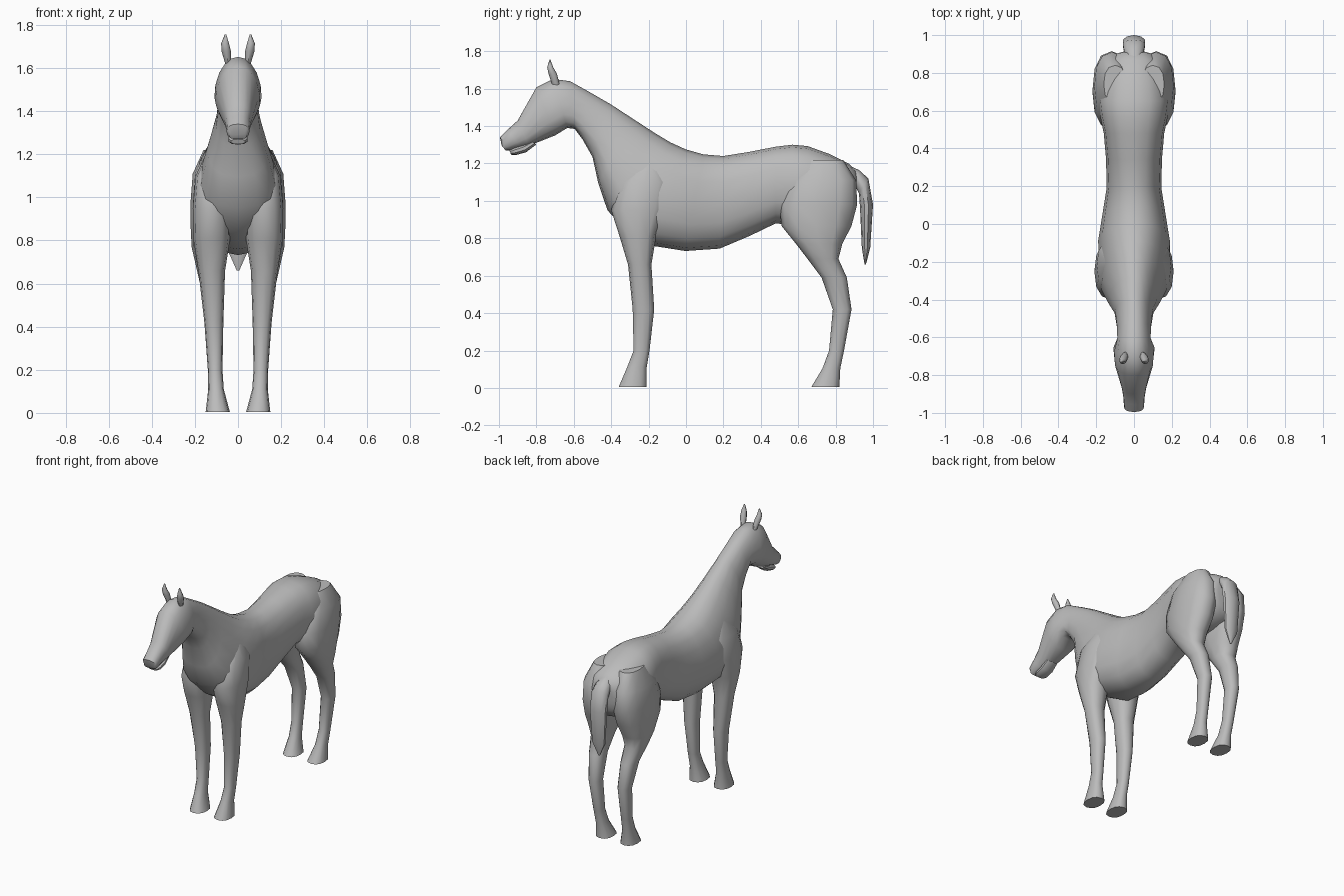
import bpy, bmesh, math

coat = bpy.data.materials.new("grey coat")
coat.diffuse_color = (0.5, 0.5, 0.5, 1)


def refine(keys):
    """Add one smooth in-between section in every gap."""
    out = []
    for i in range(len(keys) - 1):
        p = keys[max(i - 1, 0)]
        a, b = keys[i], keys[i + 1]
        q = keys[min(i + 2, len(keys) - 1)]
        out += [a, tuple((9 * (m + n) - k - l) / 16 for k, m, n, l in zip(p, a, b, q))]
    return out + [keys[-1]]


def loft(name, sections, sides=12, side=1, power=0.85):
    """Skin closed rings; section = y1, z1, y2, z2, half width, egg, centre x."""
    bm = bmesh.new()
    rings = []
    for y1, z1, y2, z2, w, egg, cx in sections:
        ring = []
        for i in range(sides):
            a = 2 * math.pi * i / sides
            c, s = math.cos(a), math.sin(a)
            x = cx + w * math.copysign(abs(s) ** power, s) * (1 - egg * c)
            t = 0.5 - 0.5 * math.copysign(abs(c) ** power, c)
            ring.append(bm.verts.new((side * x, y1 + (y2 - y1) * t, z1 + (z2 - z1) * t)))
        rings.append(ring)
    for a, b in zip(rings, rings[1:]):
        for i in range(sides):
            j = (i + 1) % sides
            bm.faces.new((a[i], a[j], b[j], b[i]))
    bm.faces.new(rings[0])
    bm.faces.new(rings[-1])
    bmesh.ops.recalc_face_normals(bm, faces=bm.faces)
    mesh = bpy.data.meshes.new(name)
    bm.to_mesh(mesh)
    bm.free()
    mesh.materials.append(coat)
    ob = bpy.data.objects.new(name, mesh)
    bpy.context.collection.objects.link(ob)
    bpy.ops.object.select_all(action='DESELECT')
    ob.select_set(True)
    bpy.context.view_layer.objects.active = ob
    bpy.ops.object.shade_smooth_by_angle(angle=math.radians(50))
    return ob


def level(rows):
    """Level sections from rows of front y, back y, height, half width, centre x."""
    return [(f, z, b, z, w, 0, cx) for f, b, z, w, cx in rows]


# Trunk and neck: upper outline, lower outline, half width, egg
trunk = refine([
    (0.915, 1.14, 0.905, 1.00, 0.06, 0),
    (0.87, 1.20, 0.86, 0.90, 0.14, 0),
    (0.65, 1.293, 0.65, 0.85, 0.19, 0),
    (0.48, 1.29, 0.48, 0.88, 0.16, 0),
    (0.20, 1.24, 0.18, 0.745, 0.145, 0.05),
    (0.00, 1.275, -0.18, 0.76, 0.19, 0.15),
    (-0.17, 1.365, -0.42, 0.95, 0.165, 0.3),
    (-0.40, 1.515, -0.50, 1.235, 0.10, 0.25),
    (-0.62, 1.64, -0.595, 1.385, 0.088, 0.15),
])
# Head, continuing the same skin
head = [
    (-0.71, 1.652, -0.635, 1.39, 0.105, 0.3),
    (-0.80, 1.607, -0.70, 1.35, 0.10, 0.2),
    (-0.90, 1.43, -0.84, 1.295, 0.064, 0),
    (-0.955, 1.38, -0.885, 1.285, 0.056, 0),
    (-0.995, 1.34, -0.94, 1.27, 0.053, 0),
    (-0.985, 1.295, -0.965, 1.27, 0.04, 0),
]
loft("body", [s + (0,) for s in trunk + head], sides=16)

# Lower lip
lip = [(-0.83, 1.32, -0.80, 1.302, 0.04), (-0.875, 1.30, -0.855, 1.26, 0.045),
       (-0.92, 1.285, -0.91, 1.245, 0.045), (-0.945, 1.27, -0.935, 1.247, 0.034)]
loft("lower_lip", [s + (0, 0) for s in lip], sides=10)

# Tail, hanging from the dock
dock = [(0.87, 1.19, 0.86, 1.12, 0.035), (0.925, 1.165, 0.90, 1.09, 0.055),
        (0.975, 1.12, 0.925, 1.04, 0.062), (1.00, 0.98, 0.93, 0.97, 0.062),
        (0.985, 0.75, 0.94, 0.75, 0.048), (0.962, 0.66, 0.955, 0.66, 0.006)]
loft("tail", [s + (0, 0) for s in dock], sides=10, power=1)

# Legs, from the shoulder or haunch down to the hoof
foreleg = level([
    (-0.26, -0.14, 1.20, 0.05, 0.10),
    (-0.36, -0.08, 1.10, 0.082, 0.115),
    (-0.40, -0.10, 0.95, 0.09, 0.12),
    (-0.355, -0.16, 0.81, 0.086, 0.122),
    (-0.31, -0.185, 0.66, 0.062, 0.122),
    (-0.285, -0.17, 0.42, 0.044, 0.112),
    (-0.28, -0.195, 0.20, 0.034, 0.106),
    (-0.315, -0.21, 0.11, 0.036, 0.102),
    (-0.36, -0.21, 0.005, 0.056, 0.094),
])
hind_leg = level([
    (0.64, 0.84, 1.22, 0.06, 0.10),
    (0.55, 0.91, 1.11, 0.095, 0.115),
    (0.50, 0.915, 0.98, 0.102, 0.118),
    (0.51, 0.885, 0.867, 0.098, 0.122),
    (0.59, 0.835, 0.768, 0.085, 0.13),
    (0.65, 0.815, 0.69, 0.067, 0.13),
    (0.725, 0.86, 0.59, 0.052, 0.122),
    (0.785, 0.885, 0.42, 0.042, 0.112),
    (0.765, 0.845, 0.20, 0.034, 0.106),
    (0.73, 0.825, 0.105, 0.036, 0.102),
    (0.67, 0.82, 0.005, 0.056, 0.094),
])
ear = level([
    (-0.715, -0.675, 1.62, 0.014, 0.045),
    (-0.735, -0.69, 1.68, 0.022, 0.055),
    (-0.742, -0.71, 1.715, 0.018, 0.06),
    (-0.73, -0.725, 1.755, 0.004, 0.058),
])
for side, label in ((-1, "left"), (1, "right")):
    loft("foreleg_" + label, foreleg, side=side)
    loft("hind_leg_" + label, hind_leg, side=side)
    loft("ear_" + label, ear, sides=8, side=side, power=1)
